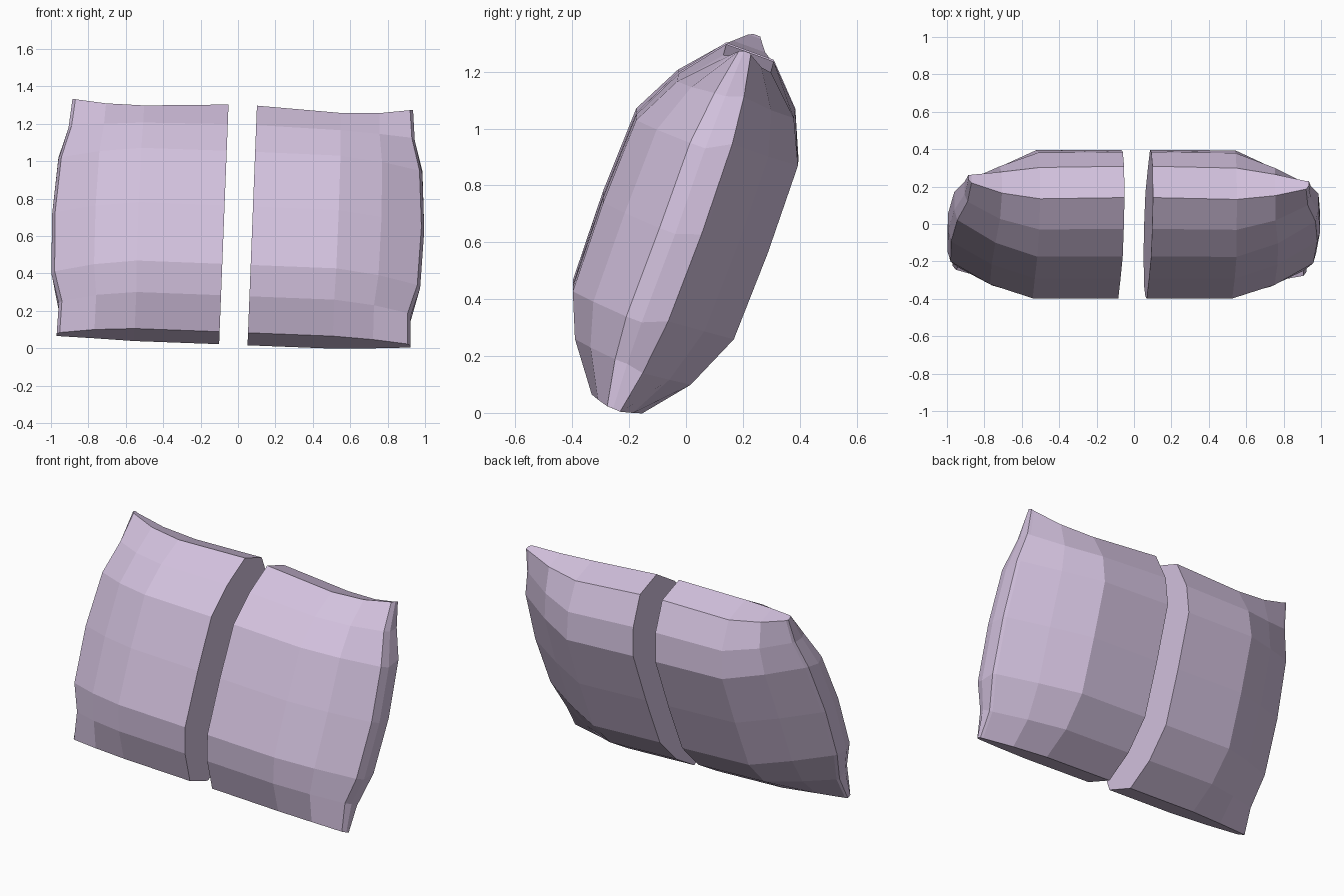
import bpy, bmesh
from math import radians
from mathutils import Matrix, Vector

cube = bpy.data.objects.get("Cube")
if cube:
    bpy.data.objects.remove(cube, do_unlink=True)

fabric = bpy.data.materials.new("pale_lilac_fabric")
fabric.use_nodes = True
LILAC = (0.65, 0.535, 0.73, 1)
fabric.diffuse_color = LILAC
fabric.node_tree.nodes["Principled BSDF"].inputs["Base Color"].default_value = LILAC

# Cushion cross-section: height along the cushion, thickness, edge pull-in
FRONT = [(-0.648, 0.115, 0.05), (-0.485, 0.238, 0.055), (-0.33, 0.303, 0.01),
         (0.0, 0.31, 0.0), (0.315, 0.30, 0.022), (0.5, 0.21, 0.07), (0.655, 0.088, 0.085)]
BACK = [(-0.65, -0.075, 0.05), (-0.497, -0.2, 0.055), (-0.295, -0.287, 0.01),
        (0.03, -0.295, 0.0), (0.36, -0.29, 0.022), (0.52, -0.22, 0.07), (0.655, -0.09, 0.085)]
SECTION = FRONT + BACK[::-1]

# Stations outwards: x, front puff, back puff, edge bulge, top stretch
STATIONS = [(0.076, 1.0, 1.0, 0.0, 1.0),
            (0.535, 1.0, 1.0, 0.1, 0.965),
            (0.765, 0.74, 0.62, 0.4, 0.985),
            (0.98, 0.32, 0.2, 1.0, 1.035),
            (0.996, 0.13, 0.16, 1.0, 1.045)]

# Lean back, then a slight sideways roll
POSE = (Matrix.Translation((0, 0, 0.655)) @ Matrix.Rotation(radians(2.25), 4, 'Y')
        @ Matrix.Rotation(radians(-20), 4, 'X'))


def cushion_half(name, side, seam_shift):
    bm = bmesh.new()
    rings = []
    for x, front, back, bulge, stretch in STATIONS:
        ring = []
        for s, t, pull in SECTION:
            ends = (s / 0.65) ** 2
            # The seam leans a little forwards or backwards at the corners
            depth = t * (front if t > 0 else back) + seam_shift * ends * bulge
            height = s * (1 + (stretch - 1) * ends) if s > 0 else s * (1 + 0.01 * bulge)
            ring.append(bm.verts.new(POSE @ Vector(
                (side * (x - pull * bulge), -depth, height))))
        rings.append(ring)
    n = len(SECTION)
    for a, b in zip(rings, rings[1:]):
        for i in range(n):
            j = (i + 1) % n
            bm.faces.new((a[i], a[j], b[j], b[i]))
    # Flat inner end
    bm.faces.new(rings[0])
    # Narrow seam strip along the outer edge
    outer = rings[-1]
    for i in range(n // 2 - 1):
        bm.faces.new((outer[i], outer[i + 1], outer[n - 2 - i], outer[n - 1 - i]))
    bmesh.ops.recalc_face_normals(bm, faces=bm.faces)
    mesh = bpy.data.meshes.new(name)
    bm.to_mesh(mesh)
    bm.free()
    mesh.materials.append(fabric)
    obj = bpy.data.objects.new(name, mesh)
    bpy.context.collection.objects.link(obj)


cushion_half("cushion_left_half", 1, 0.02)
cushion_half("cushion_right_half", -1, -0.015)
